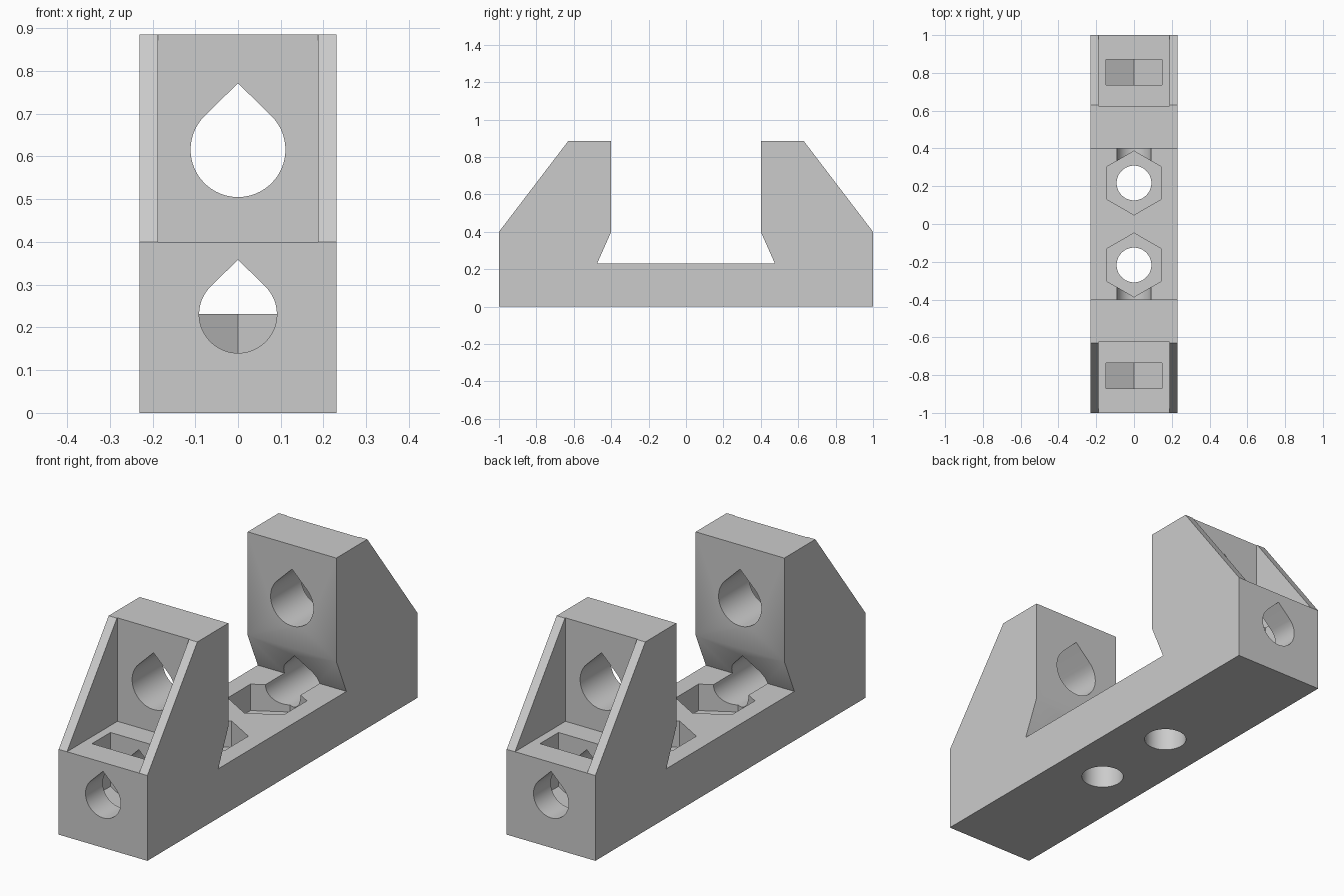
import bpy
import bmesh
from math import pi, sin, cos, radians
from mathutils import Vector

cube = bpy.data.objects.get("Cube")
if cube:
    bpy.data.objects.remove(cube, do_unlink=True)

grey = bpy.data.materials.new("light grey plastic")
grey.use_nodes = True
colour = (0.6, 0.6, 0.6, 1)
grey.diffuse_color = colour
grey.node_tree.nodes["Principled BSDF"].inputs["Base Color"].default_value = colour

AXLE_Z = 0.231          # floor of the channel and centre of the bolt bores
HALF = 0.23             # half width of the bracket


def prism(name, points, axis, start, end):
    """Extrude a 2D outline along x, y or z."""
    place = {"x": lambda a, b, t: (t, a, b),
             "y": lambda a, b, t: (a, t, b),
             "z": lambda a, b, t: (a, b, t)}[axis]
    bm = bmesh.new()
    face = bm.faces.new([bm.verts.new(place(a, b, start)) for a, b in points])
    extruded = bmesh.ops.extrude_face_region(bm, geom=[face])["geom"]
    shift = Vector(place(0, 0, end - start))
    bmesh.ops.translate(bm, vec=shift,
                        verts=[v for v in extruded if isinstance(v, bmesh.types.BMVert)])
    bmesh.ops.recalc_face_normals(bm, faces=bm.faces)
    mesh = bpy.data.meshes.new(name)
    bm.to_mesh(mesh)
    bm.free()
    obj = bpy.data.objects.new(name, mesh)
    bpy.context.collection.objects.link(obj)
    mesh.materials.append(grey)
    return obj


def ring(cx, cy, r, sides, first=90):
    angles = [radians(first) + 2 * pi * i / sides for i in range(sides)]
    return [(cx + r * cos(a), cy + r * sin(a)) for a in angles]


def teardrop(cz, r):
    """Round bore with a pointed roof."""
    steps = 48
    arc = [radians(135) + radians(270) * i / steps for i in range(steps + 1)]
    return [(r * cos(a), cz + r * sin(a)) for a in arc] + [(0, cz + r * 1.4)]


def box(x, low, high):
    return [(-x, low), (x, low), (x, high), (-x, high)]


# Main body: side outline mirrored front to back
half = [(1, 0), (1, 0.4), (0.63, 0.885), (0.4, 0.885), (0.4, 0.4), (0.475, AXLE_Z)]
outline = half + [(-y, z) for y, z in reversed(half)]
body = prism("bracket_body", outline, "x", -HALF, HALF)

# Cutters for each end
cutters = []
for s, side in ((-1, "front"), (1, "back")):
    hex_y = 0.217 * s
    cutters += [
        prism(side + "_gusset_pocket", box(0.187, 0.4, 1), "y", 0.626 * s, 1.1 * s),
        prism(side + "_nut_slot", [(0, 0.063), (0.147, 0.147), (0.147, 0.5),
                                   (-0.147, 0.5), (-0.147, 0.147)],
              "y", 0.735 * s, 0.872 * s),
        prism(side + "_bolt_bore", teardrop(AXLE_Z, 0.091), "y", 0.22 * s, 1.1 * s),
        prism(side + "_rod_bore", teardrop(0.616, 0.111), "y", 0.3 * s, 0.8 * s),
        prism(side + "_hex_recess", ring(0, hex_y, 0.169, 6), "z", 0.107, 0.3),
        prism(side + "_mounting_hole", ring(0, hex_y, 0.092, 48), "z", -0.1, 0.2),
    ]

bpy.context.view_layer.objects.active = body
for cutter in cutters:
    cutter.hide_render = True
    mod = body.modifiers.new(cutter.name, "BOOLEAN")
    mod.operation = "DIFFERENCE"
    mod.solver = "EXACT"
    mod.object = cutter
    bpy.ops.object.modifier_apply(modifier=mod.name)
for cutter in cutters:
    bpy.data.objects.remove(cutter, do_unlink=True)

# Smooth bores, sharp edges elsewhere
bpy.ops.object.select_all(action="DESELECT")
body.select_set(True)
bpy.ops.object.shade_smooth_by_angle(angle=radians(25))
